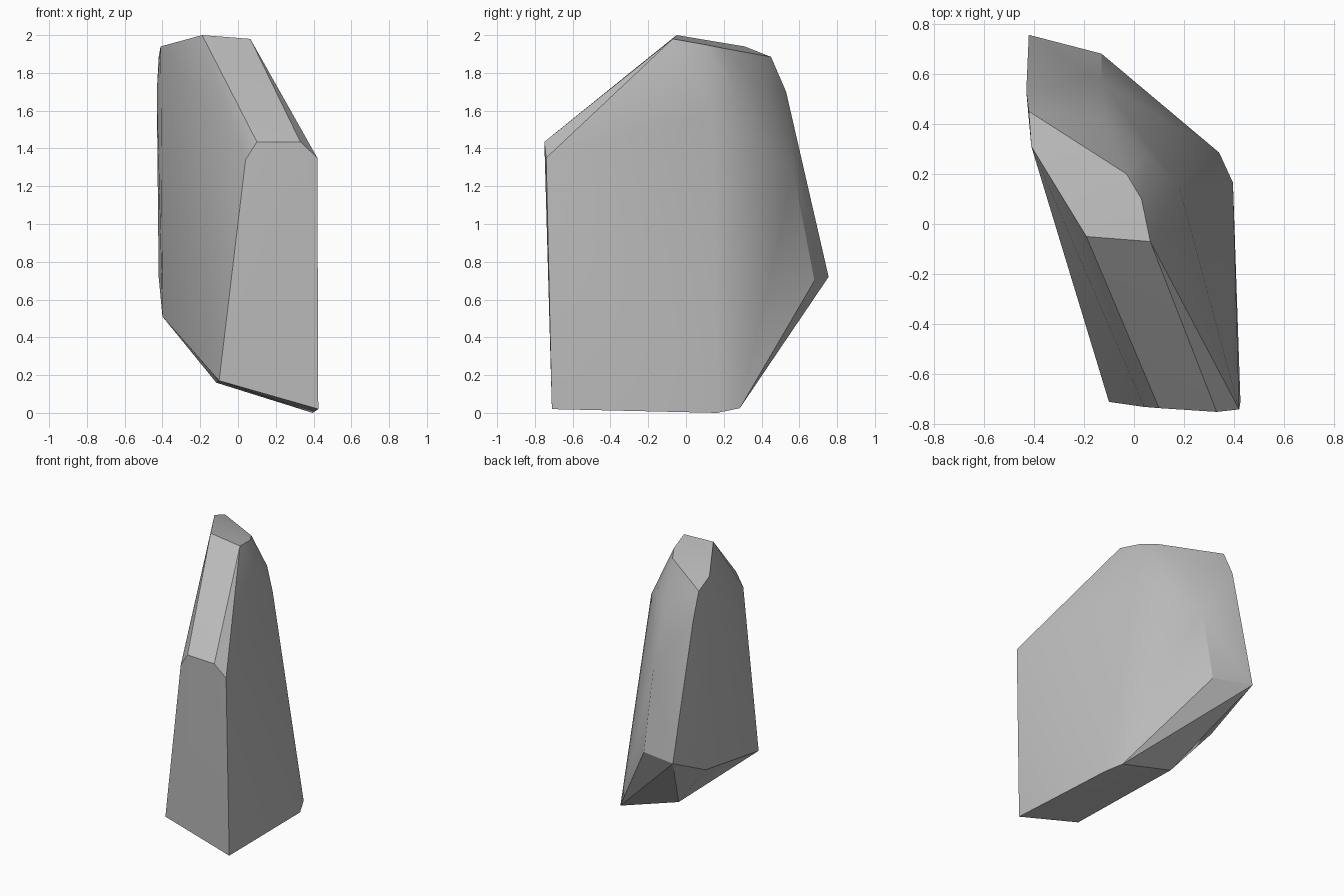
import bpy, bmesh, math

cube = bpy.data.objects.get("Cube")
if cube:
    bpy.data.objects.remove(cube, do_unlink=True)

# Plain stone colour
stone = bpy.data.materials.new("stone_grey")
stone.use_nodes = True
color = (0.5, 0.5, 0.5, 1)
stone.diffuse_color = color
stone.node_tree.nodes["Principled BSDF"].inputs["Base Color"].default_value = color

# Corner points of the boulder, grouped by the facet they shape
front_facet = [(.425, -.71, .02), (-.1, -.71, .17), (.04, -.73, 1.34),
               (.1, -.735, 1.435), (.33, -.75, 1.435), (.42, -.74, 1.35)]
top_facet = [(-.19, -.05, 2), (.065, -.07, 1.98), (.03, .1, 1.95),
             (-.03, .2, 1.93), (-.41, .31, 1.94)]
back_edge = [(-.42, .45, 1.885), (-.43, .53, 1.7), (-.43, .63, 1.27), (-.42, .755, .72)]
rounded_corner = [(.18, .15, 1.59), (.05, .27, 1.7), (-.12, .42, 1.7),
                  (-.13, .57, 1.27), (-.13, .68, .7)]
underside = [(.395, .165, 0), (.34, .285, .025), (-.115, .25, .16), (-.4, .34, .51)]

# Wrap the corners in a faceted shell
bm = bmesh.new()
for point in front_facet + top_facet + back_edge + rounded_corner + underside:
    bm.verts.new(point)
bmesh.ops.convex_hull(bm, input=bm.verts[:])
bmesh.ops.delete(bm, geom=[v for v in bm.verts if not v.link_faces], context='VERTS')
bmesh.ops.dissolve_limit(bm, angle_limit=math.radians(2), verts=bm.verts[:], edges=bm.edges[:])
bmesh.ops.recalc_face_normals(bm, faces=bm.faces[:])

mesh = bpy.data.meshes.new("boulder")
bm.to_mesh(mesh)
bm.free()
mesh.materials.append(stone)
boulder = bpy.data.objects.new("boulder", mesh)
bpy.context.collection.objects.link(boulder)

# Soft rounded side, crisp broken facets
bpy.ops.object.select_all(action='DESELECT')
boulder.select_set(True)
bpy.context.view_layer.objects.active = boulder
bpy.ops.object.shade_smooth_by_angle(angle=math.radians(30))
